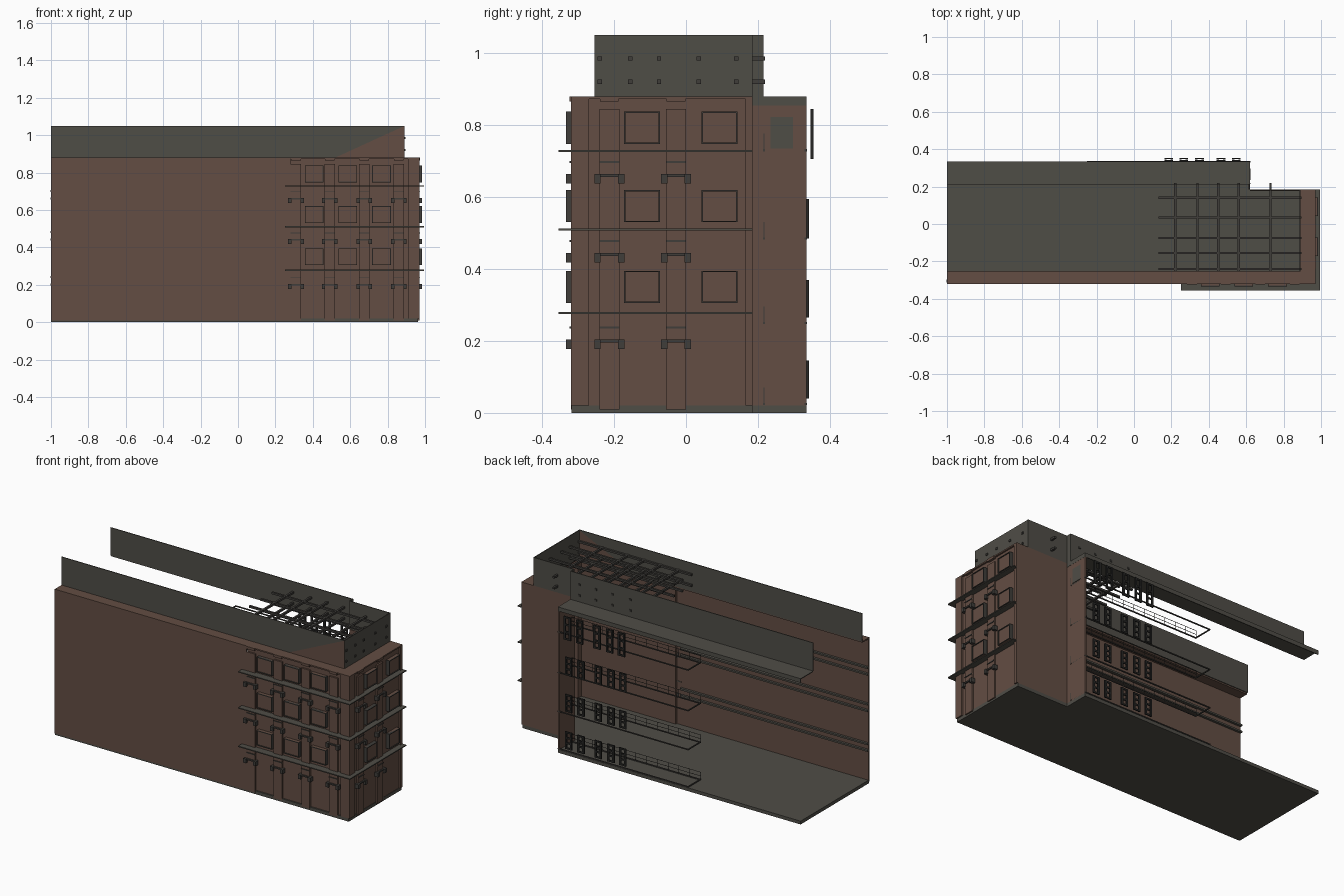
import bpy, bmesh
from mathutils import Vector

if "Cube" in bpy.data.objects:
    bpy.data.objects.remove(bpy.data.objects["Cube"])


def material(name, rgb):
    m = bpy.data.materials.new(name)
    m.use_nodes = True
    m.diffuse_color = (*rgb, 1)
    m.node_tree.nodes["Principled BSDF"].inputs["Base Color"].default_value = (*rgb, 1)
    return m


BRICK = material("brick brown", (0.125, 0.075, 0.056))
GREY = material("concrete grey", (0.078, 0.074, 0.062))
DARK = material("dark metal", (0.018, 0.018, 0.017))
STEEL = material("weathered steel", (0.05, 0.047, 0.042))


def finish(name, bm, mat):
    me = bpy.data.meshes.new(name)
    bm.to_mesh(me)
    bm.free()
    ob = bpy.data.objects.new(name, me)
    bpy.context.scene.collection.objects.link(ob)
    for m in (mat if isinstance(mat, (list, tuple)) else [mat]):
        me.materials.append(m)
    return ob


def boxes(name, spans, mat):
    """One object made of boxes, each given as x, y and z ranges."""
    bm = bmesh.new()
    for x, y, z in spans:
        vs = bmesh.ops.create_cube(bm, size=1)["verts"]
        for v in vs:
            v.co = Vector([r[0] + (c + 0.5) * (r[1] - r[0]) for r, c in zip((x, y, z), v.co)])
    return finish(name, bm, mat)


def prism(name, pts, z0, z1, mat):
    """Upright prism over a ground outline."""
    bm = bmesh.new()
    f = bm.faces.new([bm.verts.new((x, y, z0)) for x, y in pts])
    top = bmesh.ops.extrude_face_region(bm, geom=[f])["geom"]
    bmesh.ops.translate(bm, vec=(0, 0, z1 - z0), verts=[v for v in top if isinstance(v, bmesh.types.BMVert)])
    bmesh.ops.recalc_face_normals(bm, faces=bm.faces)
    return finish(name, bm, mat)


LEFT, END, STEP, FRONT, REAR, NOTCH = -1.0, 0.97, 0.62, -0.32, 0.335, 0.185
EAVE, TOP = 0.88, 1.05
BAY = 0.01      # depth by which bays sit behind the pilasters
T = 0.008       # wall thickness

# Ground slab
prism("ground_slab", [(LEFT, FRONT + 0.002), (END - 0.008, FRONT + 0.002), (END - 0.008, NOTCH), (STEP, NOTCH),
                      (STEP, REAR), (LEFT, REAR)], 0, 0.02, GREY)

# Brick shell: long front, bay fronts, end wall, notch walls
boxes("front_wall", [((LEFT, 0.28), (FRONT, FRONT + T), (0.01, EAVE)),
                     ((0.28, END - BAY), (FRONT + BAY, FRONT + BAY + T), (0.01, EAVE))], BRICK)
boxes("end_wall", [((END - BAY - T, END - BAY), (FRONT + BAY, NOTCH), (0.02, EAVE))], BRICK)
boxes("notch_wall", [((STEP, END - BAY), (NOTCH - T, NOTCH), (0.02, EAVE)),
                     ((STEP - T, STEP), (NOTCH, REAR), (0.02, 0.855))], BRICK)
boxes("wall_top_ledge", [((LEFT, END), (FRONT, -0.255), (EAVE - T, EAVE)),
                         ((0.89, END), (-0.255, NOTCH), (EAVE - T, EAVE))], BRICK)

# Rear overhang with fascia
boxes("rear_eave", [((LEFT, STEP), (0.215, REAR), (EAVE - 0.005, EAVE)),
                    ((LEFT, STEP), (REAR - 0.005, REAR), (0.855, EAVE)),
                    ((STEP - 0.005, STEP + 0.001), (NOTCH, REAR), (0.855, EAVE))], GREY)

# Roof parapet, with one brick triangle at the front corner
P = 0.005
boxes("parapet", [((LEFT, 0.89), (-0.255, -0.255 + P), (EAVE, TOP)),
                  ((0.89 - P, 0.89), (-0.255, NOTCH), (EAVE, TOP)),
                  ((STEP, 0.89), (NOTCH - P, NOTCH), (EAVE, TOP)),
                  ((STEP - P, STEP), (NOTCH, 0.215), (EAVE, TOP)),
                  ((LEFT, STEP), (0.215 - P, 0.215), (EAVE, TOP))], GREY)
bm = bmesh.new()
for y in (-0.2555, -0.2495):
    bm.faces.new([bm.verts.new(p) for p in ((0.52, y, EAVE), (0.889, y, EAVE), (0.889, y, TOP - 0.001))])
finish("parapet_brick_patch", bm, BRICK)

# Facade details are laid out along the front (x) and the end (y)
front_pilasters = (0.31, 0.49, 0.675, 0.86)
end_pilasters = (-0.213, -0.028)
front_windows = (0.407, 0.587, 0.767)
end_windows = (-0.122, 0.093)


def on_front(c, w, out0, out1, z):
    return ((c - w / 2, c + w / 2), (FRONT - out1, FRONT - out0), z)


def on_end(c, w, out0, out1, z):
    return ((END + out0, END + out1), (c - w / 2, c + w / 2), z)


def facade(name, front, end, parts, mat):
    spans = []
    for fn, centres in ((on_front, front), (on_end, end)):
        spans += [fn(c + off, w, a, b, z) for c in centres for off, w, a, b, z in parts]
    return boxes(name, spans, mat)


levels = (0.19, 0.43, 0.65)      # bracket heights
cornices = (0.278, 0.51, 0.728)

# Pilasters, with flush corner and end piers
facade("pilasters", front_pilasters, end_pilasters, [(0, 0.056, -0.015, 0, (0.01, 0.845)),
                                                     (0, 0.052, -0.015, 0.004, (0.865, EAVE))], BRICK)
boxes("corner_piers", [((0.91, END), (FRONT, -0.27), (0.02, EAVE)),
                       ((END - 0.02, END), (0.165, NOTCH), (0.02, EAVE))], BRICK)

# Brackets on the pilasters: a bar with a lug at each side
parts = []
for z in levels:
    parts += [(0, 0.05, 0, 0.008, (z + 0.006, z + 0.014)), (0, 0.056, 0, 0.004, (z + 0.045, z + 0.05))]
    parts += [(s * 0.033, 0.018, -0.01, 0.014, (z - 0.012, z + 0.014)) for s in (-1, 1)]
facade("pilaster_brackets", front_pilasters, end_pilasters, parts, STEEL)

# Window panels with raised surrounds
W, H, R = 0.096, 0.09, 0.004
sills = (0.305, 0.53, 0.748)
panels, rims = [], []
for z in sills:
    panels.append((0, W, -BAY, 0.008, (z, z + H)))
    rims += [(s * W / 2, R, -BAY, 0.013, (z, z + H)) for s in (-1, 1)]
    rims += [(0, W, -BAY, 0.013, (q, q + R)) for q in (z, z + H - R)]
facade("window_panels", front_windows, end_windows, panels, BRICK)
facade("window_surrounds", front_windows, end_windows, rims, STEEL)

# Thin cornices wrapping the corner
boxes("cornices", [s for z in cornices for s in (
    ((0.25, 0.995), (-0.355, FRONT + BAY), (z - 0.003, z + 0.003)),
    ((END - BAY, 0.995), (-0.355, NOTCH), (z - 0.003, z + 0.003)))], GREY)

# Paired rails along the inside of the long wall
boxes("inner_rails", [((LEFT - 0.002, 0.25), (FRONT + T, FRONT + T + 0.014), (z + d - 0.005, z + d + 0.005))
                      for z in levels for d in (0.012, 0.052)], GREY)

# Roof pipe lattice in two layers
H1, B = (0.92, 0.985), 0.006
pipes = []
for z in H1:
    pipes += [((0.13, 0.895), (y - B, y + B), (z - B, z + B)) for y in (0.14, 0.035, -0.075, -0.155, -0.24)]
    pipes += [((x - B, x + B), (-0.25, 0.22), (z - B, z + B)) for x in (0.22, 0.34, 0.45, 0.56, 0.73)]
boxes("roof_pipes", pipes, STEEL)

# Rear walkways: open frames with railings
floors = (0.025, 0.25, 0.485, 0.73)
x0, x1, ya, yb, t = -0.25, STEP + 0.002, 0.217, 0.333, 0.003
frame, rail = [], []
for z in floors:
    frame += [((x0, x1), (y - t, y + t), (z - t, z + t)) for y in (ya, yb)]
    frame += [((x, x + 2 * t), (ya, yb), (z - t, z + t)) for x in (x0, STEP - 2 * t)]
    for h in (0.022, 0.045):
        rail.append(((x0, STEP), (ya - 0.001, ya + 0.001), (z + h - 0.001, z + h + 0.001)))
    for i in range(13):
        x = x0 + i * (STEP - x0) / 12
        rail.append(((x - 0.001, x + 0.001), (ya - 0.001, ya + 0.001), (z, z + 0.046)))
boxes("walkway_frames", frame, STEEL)
boxes("walkway_railings", rail, STEEL)

# Rear windows: dark frames with a mullion and crossbars
win = []
for z0, z1, y in ((0.04, 0.145, 0.338), (0.265, 0.37, 0.338), (0.485, 0.595, 0.338), (0.705, 0.845, 0.35)):
    for c in (0.185, 0.265, 0.35, 0.465, 0.547):
        win += [((c + s - 0.006, c + s + 0.006), (y - 0.004, y + 0.004), (z0, z1)) for s in (-0.017, 0.017)]
        win += [((c - 0.02, c + 0.02), (y - 0.003, y + 0.003), (z0 + f * (z1 - z0 - 0.01), z0 + f * (z1 - z0 - 0.01) + 0.01))
                for f in (0, 0.33, 0.66, 1)]
boxes("rear_windows", win, DARK)

# Notch hatch
boxes("notch_hatch", [((STEP, STEP + 0.003), (0.235, 0.298), (0.735, 0.823))], GREY)
